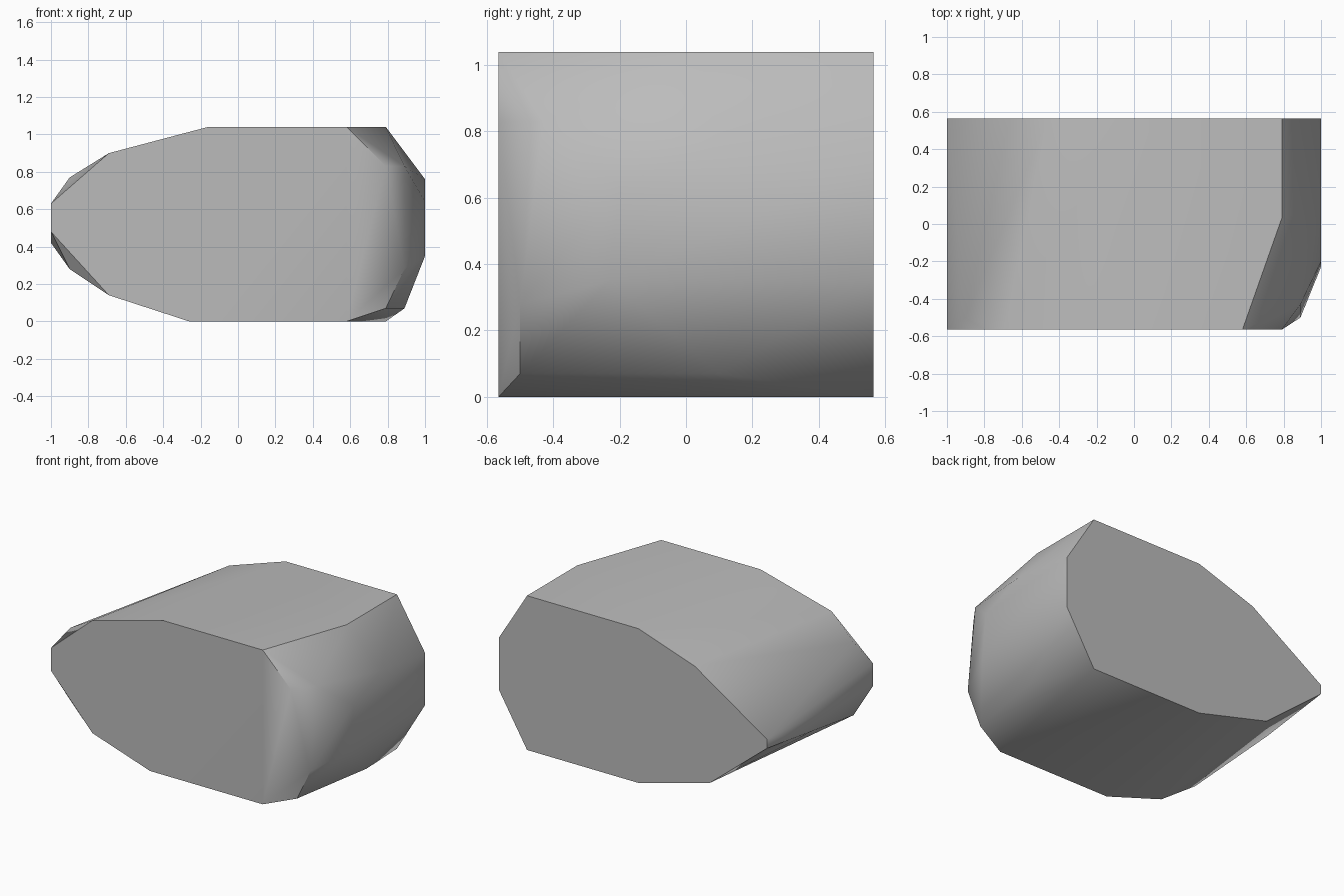
import bpy, bmesh, math

cube = bpy.data.objects.get("Cube")
if cube:
    bpy.data.objects.remove(cube, do_unlink=True)

F, B = -0.565, 0.565  # front and back planes
TOP = 1.04

# Outlines of the flat end faces (x, z)
front = [(-1, .63), (-.69, .9), (-.16, TOP), (.58, TOP), (.79, .83),
         (.58, 0), (-.26, 0), (-.69, .14), (-1, .48)]
back = [(.79, TOP), (-.04, TOP), (-.46, .9), (-1, .55), (-1, .49),
        (-.57, .14), (-.04, 0), (.79, 0), (1, .35), (1, .7)]
# Chipped corners between the ends (x, y, z)
chips = [(-.9, -.5, .77), (-.9, -.5, .28), (-1, .065, .42),
         (.79, .03, TOP), (.89, -.43, .83), (.89, -.5, .28), (.79, -.5, .07),
         (.89, .1, .07), (1, -.23, .35), (1, -.2, .64), (1, .1, .76)]

# Stone block wrapped around the corners
bm = bmesh.new()
for p in [(x, F, z) for x, z in front] + [(x, B, z) for x, z in back] + chips:
    bm.verts.new(p)
bmesh.ops.convex_hull(bm, input=bm.verts[:])
bmesh.ops.dissolve_limit(bm, angle_limit=math.radians(.5),
                         verts=bm.verts[:], edges=bm.edges[:])
bmesh.ops.recalc_face_normals(bm, faces=bm.faces[:])
mesh = bpy.data.meshes.new("stone_block")
bm.to_mesh(mesh)
bm.free()
stone = bpy.data.objects.new("stone_block", mesh)
bpy.context.collection.objects.link(stone)

# Grey stone material
mat = bpy.data.materials.new("stone_grey")
mat.use_nodes = True
color = (.5, .5, .5, 1)
mat.diffuse_color = color
mat.node_tree.nodes["Principled BSDF"].inputs["Base Color"].default_value = color
mesh.materials.append(mat)

# Soft facets with sharp main edges
bpy.ops.object.select_all(action='DESELECT')
stone.select_set(True)
bpy.context.view_layer.objects.active = stone
bpy.ops.object.shade_smooth_by_angle(angle=math.radians(40))
